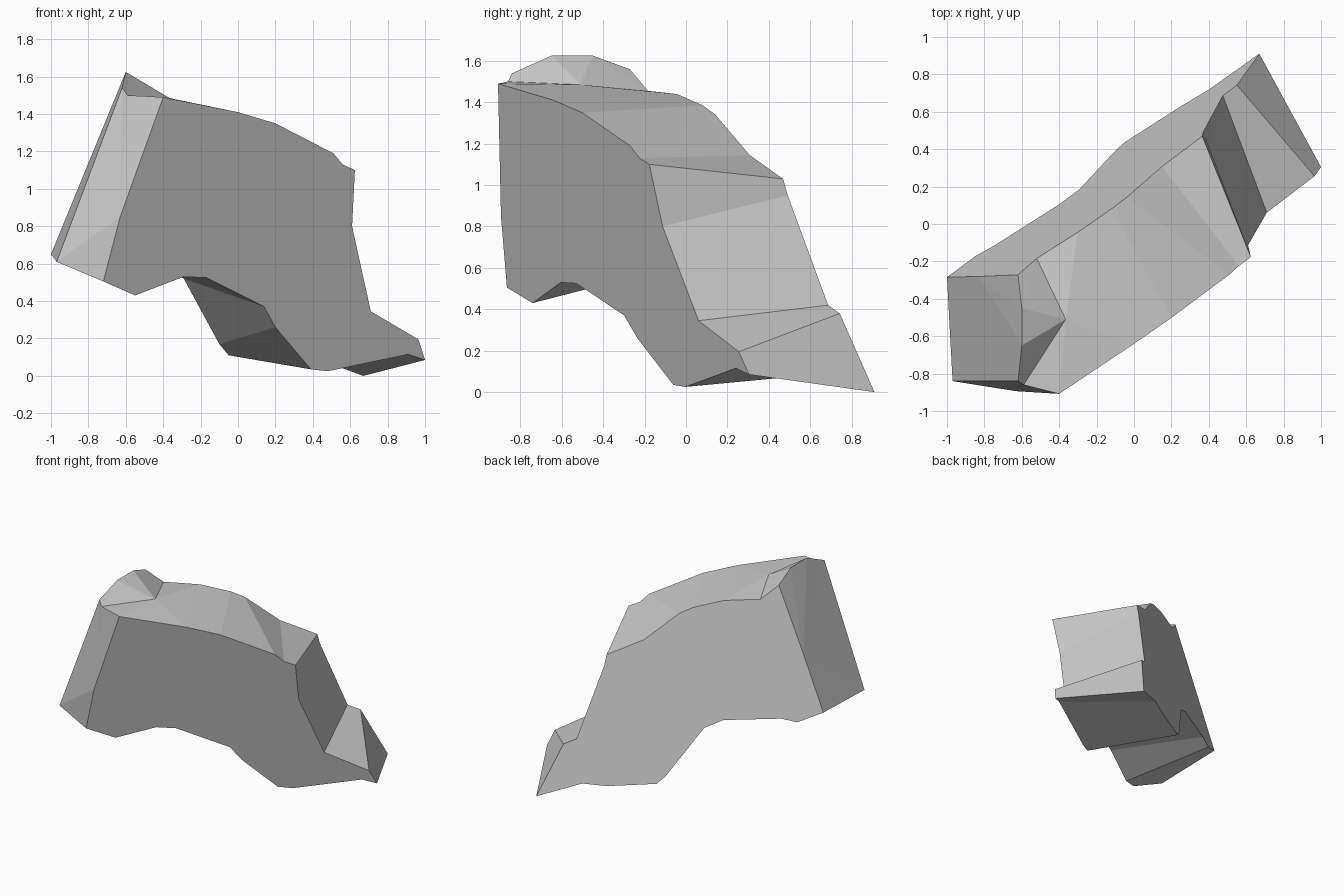
import bpy, bmesh

if "Cube" in bpy.data.objects:
    bpy.data.objects.remove(bpy.data.objects["Cube"])

# The rock is a leaning slab: two parallel flat sides, joined by a faceted rim.
def on_side(x, z, offset):
    return (x, 0.62 * x - 0.245 * z + offset, z)

FRONT, BACK = -0.295, 0.495

# Rim stations: (front x, front z, back x, back z)
crest = [(-.40, 1.49, -.52, 1.455), (0, 1.41, -.30, 1.44), (.20, 1.35, -.12, 1.385),
         (.51, 1.19, -.04, 1.34), (.56, 1.13, .15, 1.145), (.625, 1.10, .365, 1.03)]
right_end = [(.61, .80, .37, .95), (.71, .345, .475, .42),
             (.965, .195, .55, .38), (1.0, .085, .67, 0)]
underside = [(.91, .115, .40, .10), (.48, .025, .25, .085), (.39, .035, -.05, .11),
             (.20, .26, -.10, .17), (.14, .37, -.29, .52), (-.17, .525, -.40, .58),
             (-.29, .53, -.75, .60), (-.55, .43, -.85, .576), (-.72, .505, -1.0, .65)]
rim = crest + right_end + underside

bm = bmesh.new()
front = [bm.verts.new(on_side(a, b, FRONT)) for a, b, c, d in rim]
back = [bm.verts.new(on_side(c, d, BACK)) for a, b, c, d in rim]
for i in range(len(rim) - 1):
    if i:
        bm.faces.new((front[i], front[i + 1], back[i + 1], back[i]))

# Left end: extra corners of the two sides, the outer corner and the raised knob
front_mid = bm.verts.new(on_side(-.63, .85, FRONT))
back_mid = bm.verts.new(on_side(-.83, 1.065, BACK))
back_top = bm.verts.new(on_side(-.62, 1.56, BACK))
low, shoulder, notch, peak_a, peak_b, saddle = [bm.verts.new(p) for p in (
    (-.97, -.84, .61), (-.62, -.84, 1.54), (-.59, -.86, 1.50),
    (-.60, -.65, 1.625), (-.60, -.45, 1.625), (-.365, -.51, 1.485))]

# Broad flat sides
bm.faces.new(front + [front_mid])
bm.faces.new(back + [back_mid, back_top])

# Left end faces, then the knob and the start of the crest
for face in [(front[-1], low, front_mid), (low, shoulder, front_mid),
             (shoulder, notch, front_mid), (notch, front[0], front_mid),
             (front[-1], back[-1], low),
             (low, back[-1], back_mid), (low, back_mid, shoulder),
             (shoulder, back_mid, peak_a), (peak_a, back_mid, peak_b),
             (peak_b, back_mid, back_top),
             (shoulder, peak_a, notch), (notch, peak_a, saddle),
             (peak_a, peak_b, saddle), (peak_b, back[0], saddle),
             (peak_b, back_top, back[0]),
             (front[0], notch, saddle), (front[0], saddle, front[1]),
             (saddle, back[1], front[1]), (saddle, back[0], back[1])]:
    bm.faces.new(face)

bmesh.ops.recalc_face_normals(bm, faces=bm.faces[:])
mesh = bpy.data.meshes.new("rock_slab")
bm.to_mesh(mesh)
bm.free()
rock = bpy.data.objects.new("rock_slab", mesh)
bpy.context.collection.objects.link(rock)
